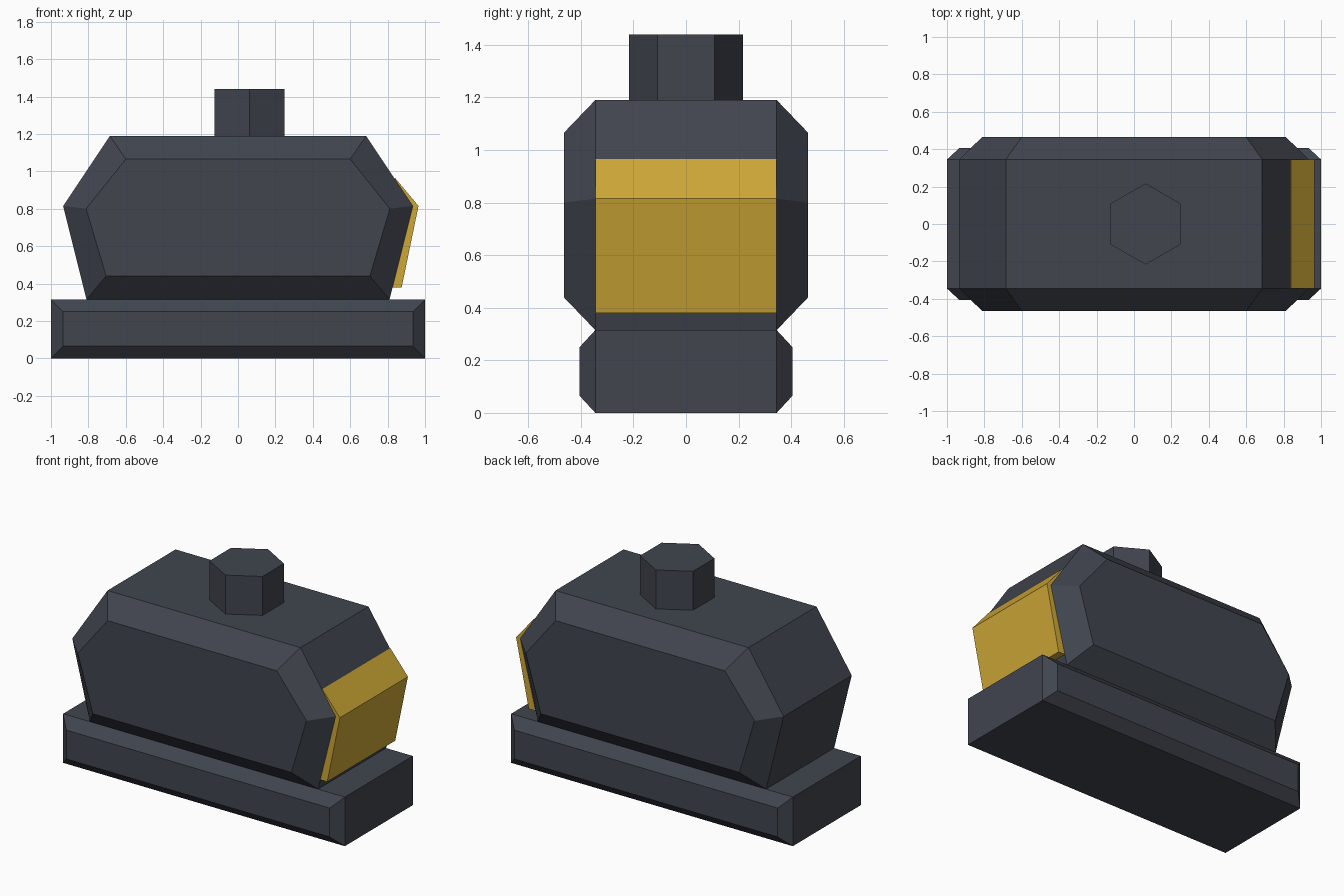
import bpy
import bmesh
from math import pi

cube = bpy.data.objects.get("Cube")
if cube:
    bpy.data.objects.remove(cube, do_unlink=True)


def material(name, rgb):
    mat = bpy.data.materials.new(name)
    mat.use_nodes = True
    mat.diffuse_color = (*rgb, 1)
    mat.node_tree.nodes["Principled BSDF"].inputs["Base Color"].default_value = (*rgb, 1)
    return mat


slate = material("dark slate", (0.052, 0.059, 0.076))
gold = material("gold", (0.61, 0.39, 0.037))


def loft(name, sections, mat):
    """Join side profiles, given as (y, [(x, z), ...]), into a closed solid."""
    bm = bmesh.new()
    rings = [[bm.verts.new((x, y, z)) for x, z in pts] for y, pts in sections]
    for a, b in zip(rings, rings[1:]):
        for i in range(len(a)):
            j = (i + 1) % len(a)
            bm.faces.new((a[i], a[j], b[j], b[i]))
    bm.faces.new(rings[0][::-1])
    bm.faces.new(rings[-1])
    bmesh.ops.recalc_face_normals(bm, faces=bm.faces)
    mesh = bpy.data.meshes.new(name)
    bm.to_mesh(mesh)
    bm.free()
    mesh.materials.append(mat)
    obj = bpy.data.objects.new(name, mesh)
    bpy.context.collection.objects.link(obj)
    return obj


def mirrored(half):
    return half + [(-x, z) for x, z in reversed(half)]


def chamfered(name, rim, rim_y, face, face_y, mat):
    rim, face = mirrored(rim), mirrored(face)
    return loft(name, [(-face_y, face), (-rim_y, rim), (rim_y, rim), (face_y, face)], mat)


# Base slab with chamfered front and back
chamfered("base", [(1, 0), (1, 0.315)], 0.345,
          [(0.935, 0.065), (0.935, 0.25)], 0.405, slate)

# Six-sided housing with chamfered front and back
chamfered("housing", [(0.81, 0.315), (0.935, 0.815), (0.685, 1.19)], 0.345,
          [(0.705, 0.44), (0.812, 0.80), (0.60, 1.065)], 0.465, slate)

# Bent gold plate wrapped over the left end
plate = [(0.84, 0.965), (0.965, 0.815), (0.875, 0.38), (0.80, 0.38), (0.80, 0.90)]
loft("end_plate", [(-0.345, plate), (0.345, plate)], gold)

# Hexagonal knob on top
bpy.ops.mesh.primitive_cylinder_add(vertices=6, radius=0.217, depth=0.27,
                                    location=(0.062, 0, 1.305))
knob = bpy.context.object
knob.name = "top_knob"
knob.data.materials.append(slate)
